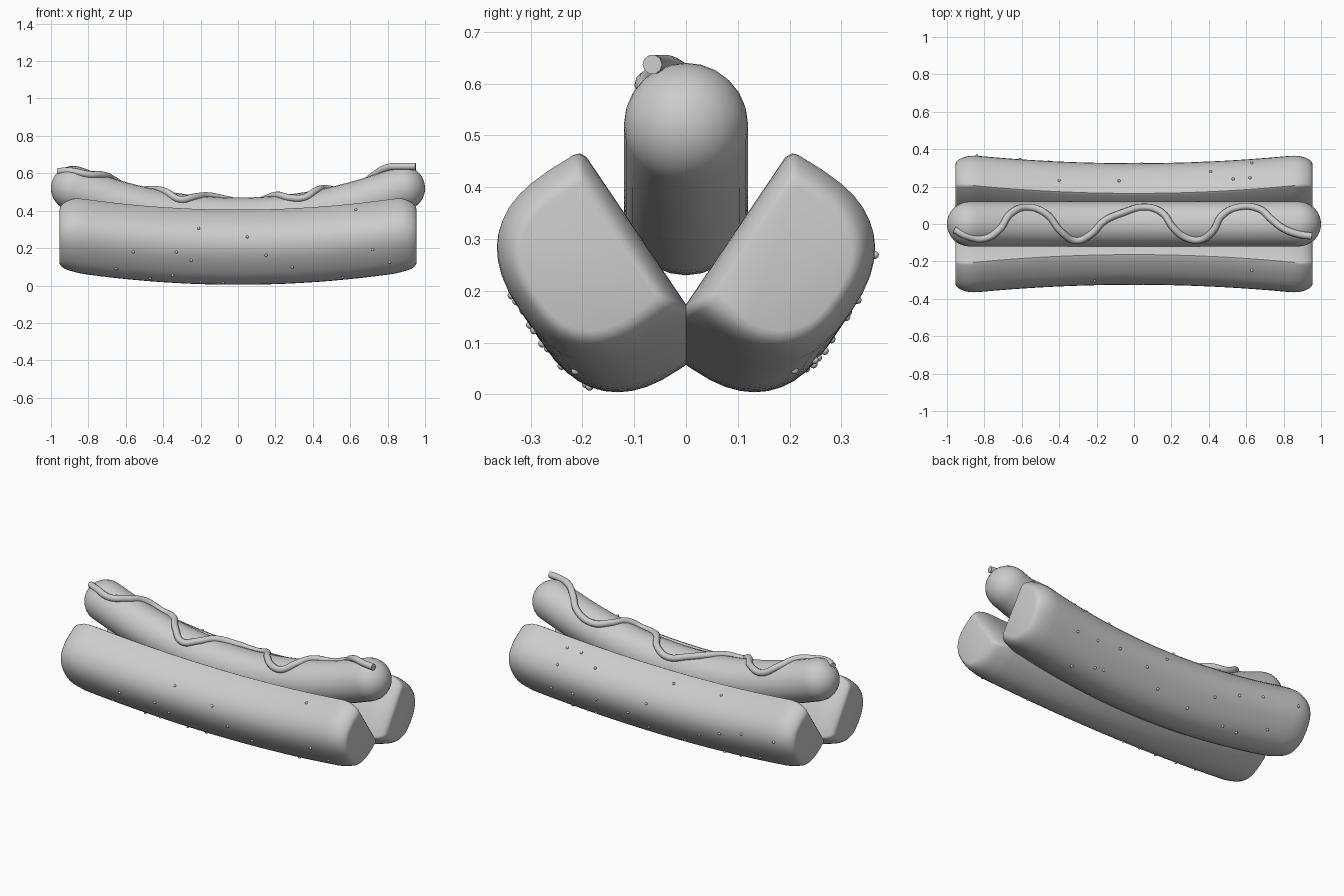
import bpy, bmesh, math, random
from mathutils import Vector

if "Cube" in bpy.data.objects:
    bpy.data.objects.remove(bpy.data.objects["Cube"])

random.seed(4)


def finish(bm, name, angle=40):
    bmesh.ops.recalc_face_normals(bm, faces=bm.faces)
    mesh = bpy.data.meshes.new(name)
    bm.to_mesh(mesh)
    bm.free()
    obj = bpy.data.objects.new(name, mesh)
    bpy.context.collection.objects.link(obj)
    bpy.ops.object.select_all(action='DESELECT')
    obj.select_set(True)
    bpy.context.view_layer.objects.active = obj
    bpy.ops.object.shade_smooth_by_angle(angle=math.radians(angle))
    return obj


def loft(name, rings, angle=40):
    bm = bmesh.new()
    loops = [[bm.verts.new(p) for p in ring] for ring in rings]
    for a, b in zip(loops, loops[1:]):
        for i in range(len(a)):
            j = (i + 1) % len(a)
            bm.faces.new((a[i], a[j], b[j], b[i]))
    bm.faces.new(loops[0])
    bm.faces.new(loops[-1])
    return finish(bm, name, angle)


# Bun section: u runs up along the cut face, n runs outward from it
DU, DN = Vector((0, 0.56, 0.83)), Vector((0, 0.83, -0.56))


def spow(v, e):
    return math.copysign(abs(v) ** e, v)


def arc_point(t):
    return 0.193 * spow(math.cos(t), 0.8), -0.022 + 0.197 * math.sin(t) ** 0.8


ARC = [arc_point(math.pi * i / 20) for i in range(21)]
PROFILE = [(0.176, -0.097), (0.187, -0.091), (0.191, -0.08)] + ARC + \
          [(-0.191, -0.08), (-0.187, -0.091), (-0.176, -0.097)]


def bun_point(x, u, n, scale, side):
    shift = 0.24 + 0.065 * (min(abs(x), 0.88) / 0.8) ** 2
    p = DU * (shift + u * scale) + DN * (0.03 + (n - 0.03) * scale)
    return Vector((x, p.y * side, p.z))


# Stations along the bun with rounded ends
cap = [(0.825 + 0.13 * math.sin(t), 0.70 + 0.30 * math.cos(t))
       for t in [math.pi / 2 * i / 7 for i in range(8)]]
stations = [(-x, s) for x, s in reversed(cap)]
stations += [(0.825 * i / 10, 1) for i in range(-9, 10)] + cap

for side, name in ((-1, "bun_front"), (1, "bun_back")):
    loft(name, [[bun_point(x, u, n, s, side) for u, n in PROFILE] for x, s in stations])

# Sausage: bent capsule
R, HALF = 0.12, 0.88


def spine_z(x):
    return 0.35 + 0.17 * (x / HALF) ** 2


def sausage_ring(x, along, radius):
    t = Vector((1, 0, 2 * 0.17 * x / HALF ** 2)).normalized()
    up = Vector((-t.z, 0, t.x))
    c = Vector((x, 0, spine_z(x))) + t * along
    return [c + Vector((0, math.cos(a), 0)) * radius + up * math.sin(a) * radius
            for a in [2 * math.pi * i / 24 for i in range(24)]]


ends = [(R * math.sin(a), R * math.cos(a)) for a in [math.radians(10 * i) for i in range(1, 9)] + [1.54]]
rings = [sausage_ring(-HALF, -d, r) for d, r in reversed(ends)]
rings += [sausage_ring(HALF * i / 14, 0, R) for i in range(-14, 15)]
rings += [sausage_ring(HALF, d, r) for d, r in ends]
loft("sausage", rings, 60)

# Wavy sauce line lying on the sausage
wave = [(-0.96, -0.03, 0.61), (-0.9, -0.062, 0.613), (-0.8, -0.078, 0), (-0.72, -0.03, 0),
        (-0.66, 0.055, 0), (-0.57, 0.09, 0), (-0.47, 0.055, 0), (-0.39, -0.04, 0),
        (-0.31, -0.088, 0), (-0.23, -0.055, 0), (-0.16, 0.015, 0), (-0.06, 0.06, 0),
        (0.06, 0.09, 0), (0.15, 0.06, 0), (0.21, -0.02, 0), (0.27, -0.07, 0),
        (0.35, -0.085, 0), (0.42, -0.04, 0), (0.47, 0.045, 0), (0.56, 0.09, 0),
        (0.67, 0.08, 0), (0.74, 0.02, 0), (0.80, -0.025, 0.632), (0.88, -0.055, 0.637),
        (0.95, -0.065, 0.637)]
curve = bpy.data.curves.new("sauce", 'CURVE')
curve.dimensions = '3D'
curve.bevel_depth = 0.019
curve.bevel_resolution = 3
curve.resolution_u = 6
curve.use_fill_caps = True
spline = curve.splines.new('BEZIER')
spline.bezier_points.add(len(wave) - 1)
for bp, (x, y, z) in zip(spline.bezier_points, wave):
    slope = 2 * 0.17 * x / HALF ** 2
    rise = math.sqrt(0.125 ** 2 - y * y) * math.sqrt(1 + slope * slope)
    bp.co = (x, y, z or spine_z(x) + rise)
    bp.handle_left_type = bp.handle_right_type = 'AUTO'
sauce = bpy.data.objects.new("sauce", curve)
bpy.context.collection.objects.link(sauce)

# Crumbs scattered on the outer crust, placed by length and height
front = [(-.21, .305), (.05, .26), (-.56, .18), (-.33, .18), (-.25, .135), (.15, .16),
         (.29, .10), (.63, .44), (.72, .19), (.81, .125), (-.65, .09), (-.35, .055),
         (.56, .045), (-.2, .02), (-.08, .015), (-.47, .04)]
back = [(-.84, .27), (-.61, .25), (.04, .25), (-.08, .37), (-.4, .405), (.41, .35),
        (.63, .33), (.62, .41), (.53, .42)]
back += [(random.uniform(-.8, .8), random.uniform(.03, .22)) for _ in range(14)]
for side, spots, name in ((-1, front, "crumbs_front"), (1, back, "crumbs_back")):
    bm = bmesh.new()
    for x, z in spots:
        outer = [bun_point(x, *arc_point(math.pi * i / 200), 1, side) for i in range(145)]
        p = min(outer, key=lambda q: abs(q.z - z))
        made = bmesh.ops.create_icosphere(bm, subdivisions=2, radius=0.008)
        bmesh.ops.translate(bm, verts=made["verts"], vec=p)
    finish(bm, name)
